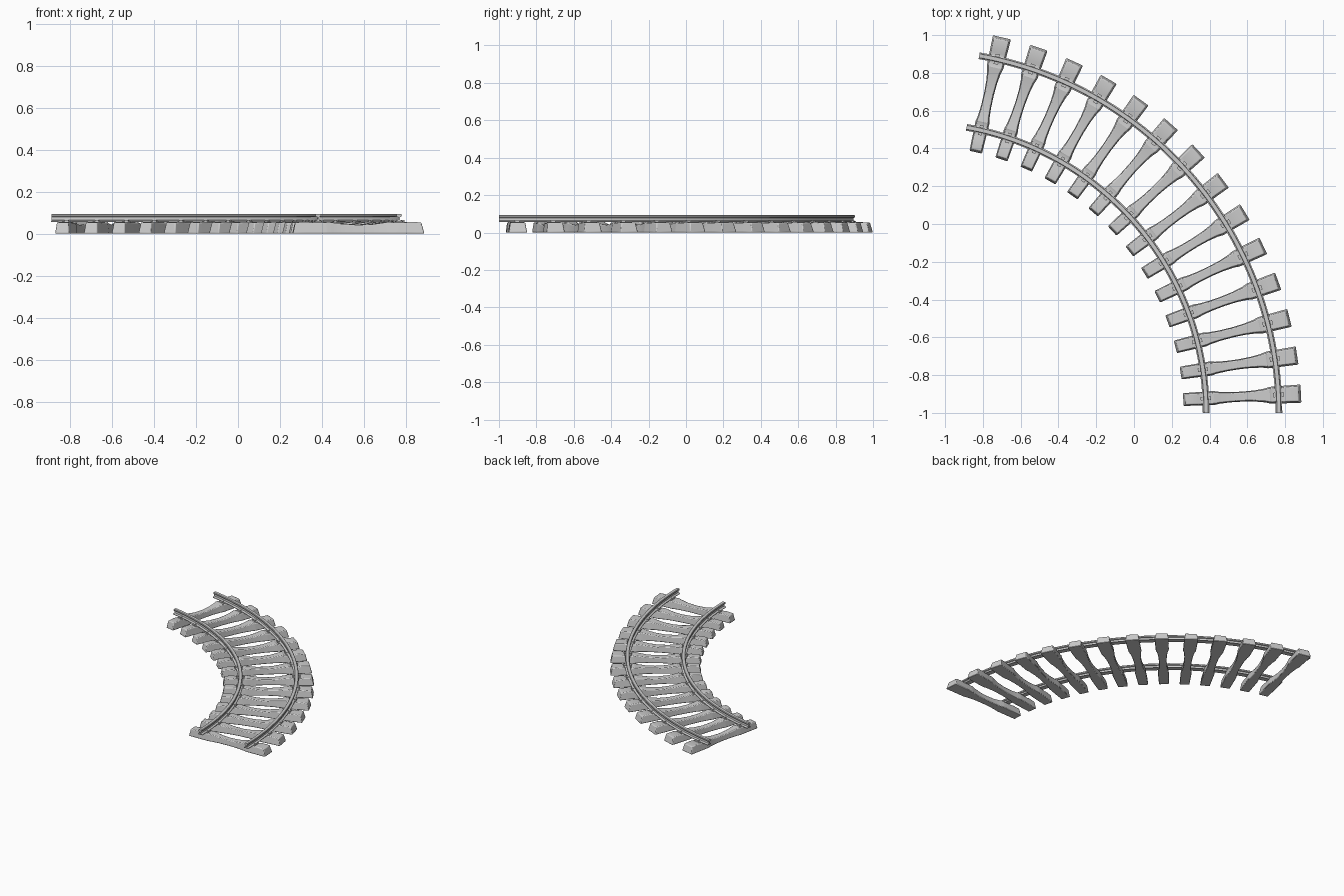
import bpy, bmesh
from math import radians, sin, cos

if "Cube" in bpy.data.objects:
    bpy.data.objects.remove(bpy.data.objects["Cube"])

CX, CY = -1.153, -1.0            # centre of the bend
SWEEP, COUNT = radians(80), 14
R_IN, R_OUT = 1.535, 1.92        # rail radii
R_MID = 1.73


def bent(r, s, z, ang):
    """Radius r, sideways offset s (at mid radius), height z, bent round the centre."""
    a = ang + s / R_MID
    return (CX + r * cos(a), CY + r * sin(a), z)


def loft(name, sections, bevel=0.0):
    """Skin a list of equal-length closed sections and cap both ends."""
    bm = bmesh.new()
    rings = [[bm.verts.new(p) for p in sec] for sec in sections]
    n = len(rings[0])
    for a, b in zip(rings, rings[1:]):
        for i in range(n):
            j = (i + 1) % n
            bm.faces.new((a[i], a[j], b[j], b[i]))
    bm.faces.new(rings[0])
    bm.faces.new(rings[-1][::-1])
    bmesh.ops.recalc_face_normals(bm, faces=bm.faces)
    me = bpy.data.meshes.new(name)
    bm.to_mesh(me)
    bm.free()
    ob = bpy.data.objects.new(name, me)
    bpy.context.collection.objects.link(ob)
    if bevel:
        m = ob.modifiers.new("soft_edges", 'BEVEL')
        m.width, m.segments, m.limit_method = bevel, 2, 'ANGLE'
        m.angle_limit = radians(40)
    bpy.ops.object.select_all(action='DESELECT')
    ob.select_set(True)
    bpy.context.view_layer.objects.active = ob
    bpy.ops.object.shade_smooth_by_angle(angle=radians(30))
    return ob


# Sleeper stations: base radius, top radius, base half width, top half width, top height
STATIONS = [
    (1.415, 1.427, .042, .034, .053),
    (1.490, 1.490, .042, .034, .056),
    (1.500, 1.500, .042, .034, .052),
    (1.570, 1.570, .042, .034, .052),
    (1.580, 1.580, .041, .033, .056),
    (1.605, 1.605, .035, .028, .052),
    (1.660, 1.660, .029, .024, .044),
    (1.730, 1.730, .027, .022, .041),
    (1.795, 1.795, .029, .024, .044),
    (1.850, 1.850, .035, .028, .052),
    (1.875, 1.875, .041, .033, .056),
    (1.885, 1.885, .042, .034, .052),
    (1.955, 1.955, .042, .034, .052),
    (1.965, 1.965, .042, .034, .056),
    (2.041, 2.027, .042, .034, .053),
]


def block(name, r, s, z0, z1, hr, hs, ang):
    secs = [[bent(r + a * hr, s + b * hs, z, ang)
             for a, b in ((-1, -1), (1, -1), (1, 1), (-1, 1))] for z in (z0, z1)]
    return loft(name, secs)


for k in range(COUNT):
    ang = SWEEP * (k + .5) / COUNT
    # Concrete sleeper, waisted and dipped in the middle
    loft(f"sleeper_{k}", [[bent(rb, -wb, 0, ang), bent(rb, wb, 0, ang),
                           bent(rt, wt, h, ang), bent(rt, -wt, h, ang)]
                          for rb, rt, wb, wt, h in STATIONS], .005)
    for tag, r in (("inner", R_IN), ("outer", R_OUT)):
        # Pad under the rail and a clip on each side of its foot
        block(f"{tag}_pad_{k}", r, 0, .050, .057, .026, .024, ang)
        for side in (-1, 1):
            block(f"{tag}_clip_{k}_{side}", r + side * .019, 0, .054, .065, .008, .011, ang)

# Rail cross-section, right half from foot to head
HALF = [(.018, .055), (.018, .059), (.005, .064), (.004, .078),
        (.012, .081), (.013, .089), (.010, .093)]
PROFILE = HALF + [(-x, z) for x, z in reversed(HALF)]
SEGS = 56
for tag, r in (("inner", R_IN), ("outer", R_OUT)):
    loft(f"{tag}_rail", [[bent(r + x, 0, z, SWEEP * i / SEGS) for x, z in PROFILE]
                         for i in range(SEGS + 1)])
